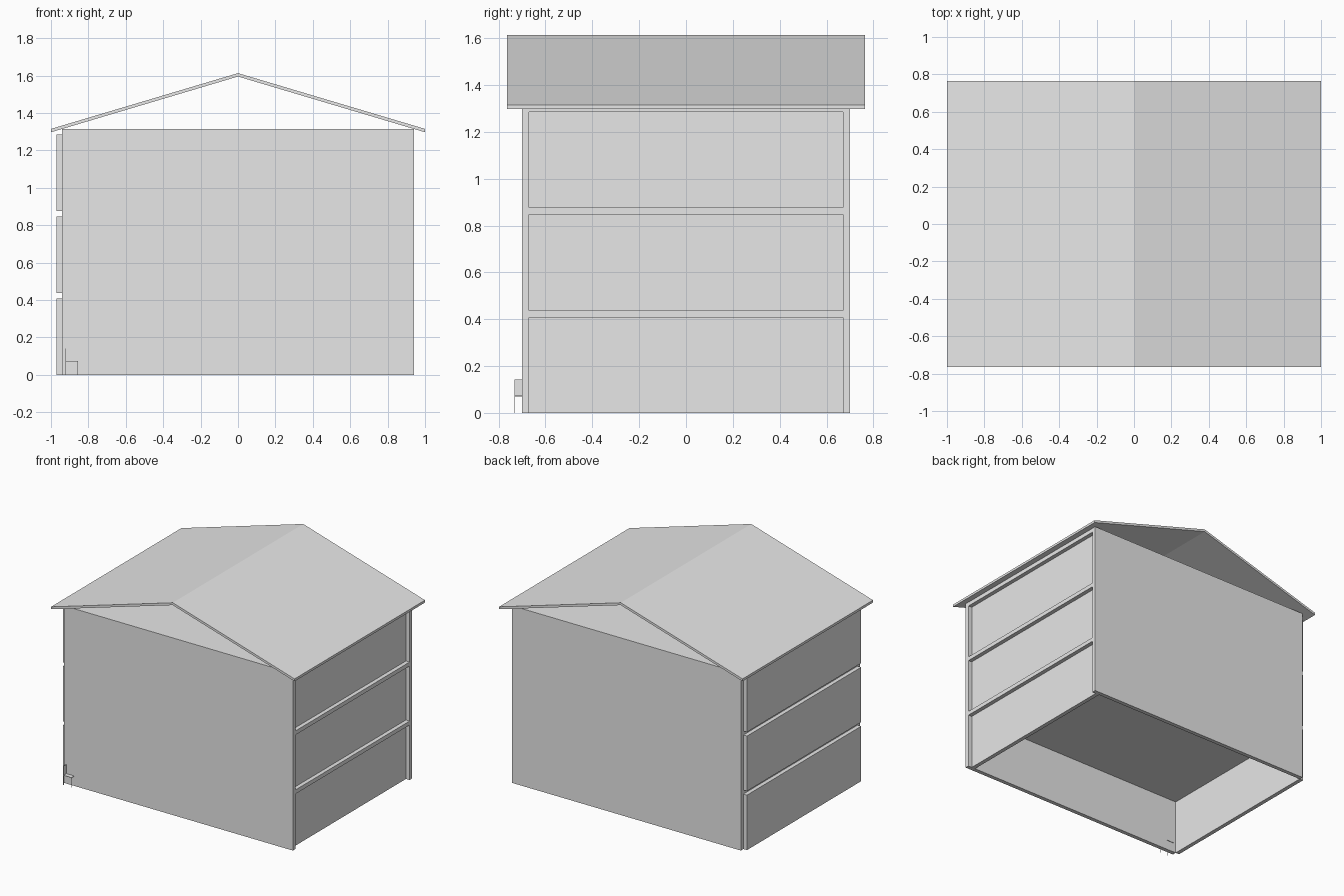
import bpy
import bmesh

if "Cube" in bpy.data.objects:
    bpy.data.objects.remove(bpy.data.objects["Cube"])

grey = bpy.data.materials.new("plain_grey")
grey.diffuse_color = (0.8, 0.8, 0.8, 1)
grey.use_nodes = True
grey.node_tree.nodes["Principled BSDF"].inputs["Base Color"].default_value = grey.diffuse_color


def make_object(name, bm):
    bmesh.ops.recalc_face_normals(bm, faces=bm.faces)
    mesh = bpy.data.meshes.new(name)
    bm.to_mesh(mesh)
    bm.free()
    mesh.materials.append(grey)
    obj = bpy.data.objects.new(name, mesh)
    bpy.context.collection.objects.link(obj)
    return obj


def box(name, xs, ys, zs):
    bm = bmesh.new()
    bmesh.ops.create_cube(bm, size=1)
    for v in bm.verts:
        v.co = [r[0] if c < 0 else r[1] for c, r in zip(v.co, (xs, ys, zs))]
    return make_object(name, bm)


W, D, T = 0.94, 0.70, 0.03      # half width, half depth, wall thickness
STOREY, TOP = 0.438, 1.315

# Long walls at front and back
box("front_wall", (-W, W), (-D, -D + T), (0, TOP))
box("back_wall", (-W, W), (D - T, D), (0, TOP))

# Each storey: ceiling slab, projecting left panel, recessed right panel
for i in range(3):
    z0 = i * STOREY
    z1 = z0 + STOREY - T
    inner = (-D + T, D - T)
    box(f"ceiling_slab_{i + 1}", (-W, W), inner, (z1, z1 + T))
    box(f"left_panel_{i + 1}", (-W - T, -W), inner, (z0, z1))
    box(f"right_panel_{i + 1}", (W - 2 * T, W - T), inner, (z0, z1))

# Thin gable roof with open ends
profile = [(-1, 1.297), (0, 1.595), (1, 1.297), (1, 1.315), (0, 1.613), (-1, 1.315)]
bm = bmesh.new()
face = bm.faces.new([bm.verts.new((x, -0.765, z)) for x, z in profile])
ext = bmesh.ops.extrude_face_region(bm, geom=[face])
moved = [g for g in ext["geom"] if isinstance(g, bmesh.types.BMVert)]
bmesh.ops.translate(bm, verts=moved, vec=(0, 1.53, 0))
make_object("gable_roof", bm)

# Small chair set through the front wall near the left corner
x0, x1, y0, y1, t = -0.922, -0.855, -0.733, -0.666, 0.003
box("chair_seat", (x0, x1), (y0, y1), (0.071, 0.074))
box("chair_back", (x0, x0 + t), (y0, y1), (0.074, 0.142))
for side, x in (("rear", x0), ("front", x1 - t)):
    for end, y in (("outer", y0), ("inner", y1 - t)):
        box(f"chair_{side}_{end}_leg", (x, x + t), (y, y + t), (0, 0.071))
